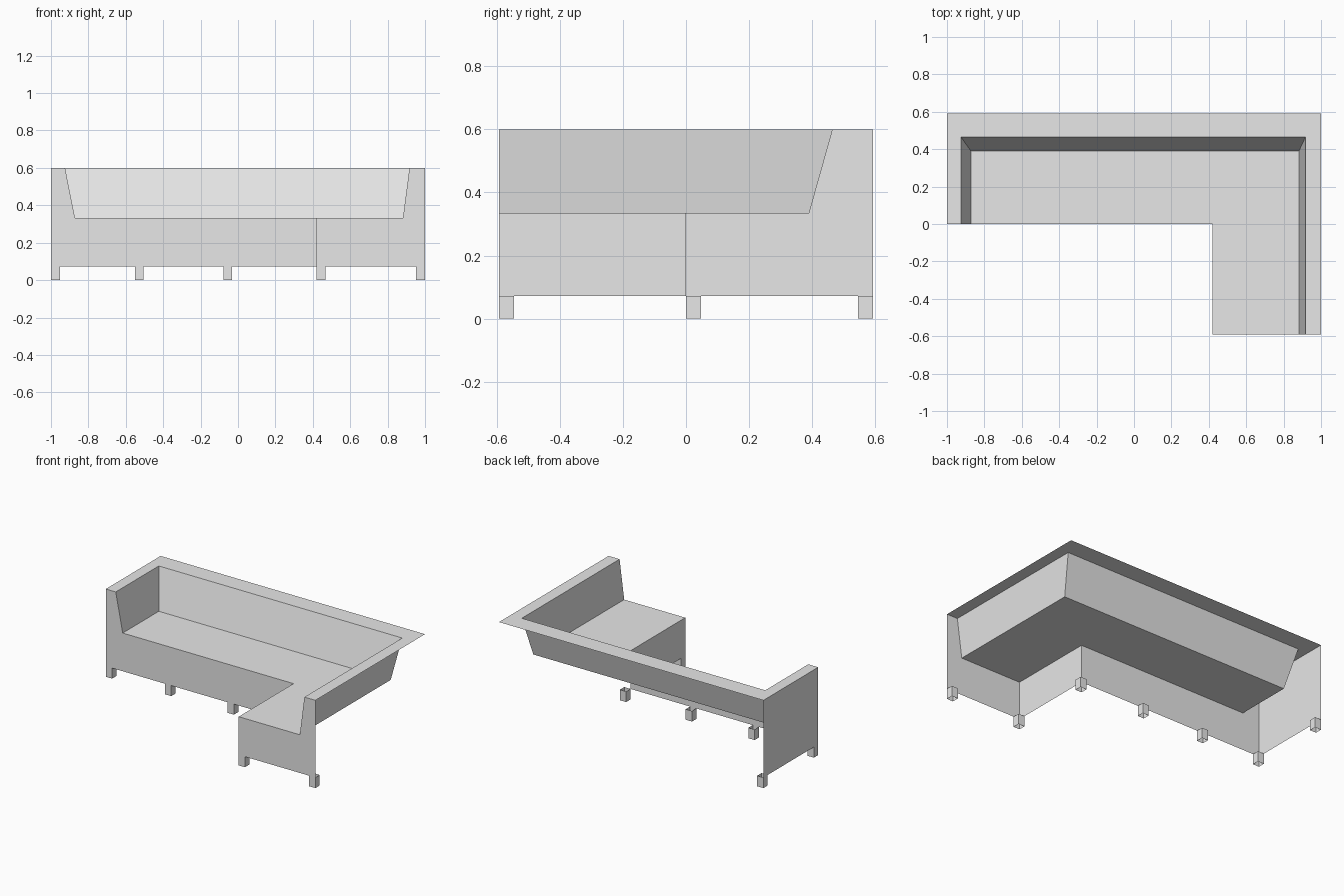
import bpy

if "Cube" in bpy.data.objects:
    bpy.data.objects.remove(bpy.data.objects["Cube"])

fabric = bpy.data.materials.new("light_grey")
fabric.diffuse_color = (0.8, 0.8, 0.8, 1)
fabric.use_nodes = True
fabric.node_tree.nodes["Principled BSDF"].inputs["Base Color"].default_value = fabric.diffuse_color

# Main levels and plan lines
TOP, SEAT, BASE = 0.6, 0.333, 0.072
FRONT, MID, BACK = -0.592, 0.0, 0.592
LEFT, INNER, RIGHT = -1.0, 0.42, 1.0
LT, LS = -0.925, -0.872      # left arm: inner line at rim, at seat
RT, RS = 0.917, 0.882        # right arm
BT, BS = 0.465, 0.39         # backrest


def sheet(name, faces):
    """Thin upholstery shell made of separate flat polygons."""
    verts, polys = [], []
    for face in faces:
        polys.append(range(len(verts), len(verts) + len(face)))
        verts += face
    mesh = bpy.data.meshes.new(name)
    mesh.from_pydata(verts, [], [list(p) for p in polys])
    mesh.materials.append(fabric)
    obj = bpy.data.objects.new(name, mesh)
    bpy.context.collection.objects.link(obj)
    return obj


def level(points, z):
    return [(x, y, z) for x, y in points]


# L-shaped seat
sheet("seat", [level([(LS, MID), (INNER, MID), (RS, MID), (RS, BS), (LS, BS)], SEAT),
               level([(INNER, FRONT), (RS, FRONT), (RS, MID), (INNER, MID)], SEAT)])

# Sloping inner faces
sheet("backrest", [[(LS, BS, SEAT), (RS, BS, SEAT), (RT, BT, TOP), (LT, BT, TOP)]])
sheet("left_arm_inside", [[(LS, MID, SEAT), (LS, BS, SEAT), (LT, BT, TOP), (LT, MID, TOP)]])
sheet("right_arm_inside", [[(RS, BS, SEAT), (RS, FRONT, SEAT), (RT, FRONT, TOP), (RT, BT, TOP)]])

# Flat rim around arms and back
sheet("top_rim", [level([(LEFT, MID), (LT, MID), (LT, BT), (LEFT, BACK)], TOP),
                  level([(LT, BT), (RT, BT), (RIGHT, BACK), (LEFT, BACK)], TOP),
                  level([(RT, FRONT), (RIGHT, FRONT), (RIGHT, BACK), (RT, BT)], TOP)])

# Upright outer panels
sheet("long_front_panel", [[(LEFT, MID, BASE), (INNER, MID, BASE), (INNER, MID, SEAT),
                            (LS, MID, SEAT), (LT, MID, TOP), (LEFT, MID, TOP)]])
sheet("chaise_front_panel", [[(INNER, FRONT, BASE), (RIGHT, FRONT, BASE), (RIGHT, FRONT, TOP),
                              (RT, FRONT, TOP), (RS, FRONT, SEAT), (INNER, FRONT, SEAT)]])
sheet("chaise_side_panel", [[(INNER, MID, BASE), (INNER, FRONT, BASE),
                             (INNER, FRONT, SEAT), (INNER, MID, SEAT)]])
sheet("left_side_panel", [[(LEFT, BACK, BASE), (LEFT, MID, BASE),
                           (LEFT, MID, TOP), (LEFT, BACK, TOP)]])

# Hollow square legs, open at both ends
W = 0.047
for i, (x, y) in enumerate([(RIGHT - W, FRONT), (INNER, FRONT), (INNER, MID), (-0.078, MID),
                            (-0.552, MID), (LEFT, MID), (LEFT, BACK - W)]):
    ring = [(x, y), (x + W, y), (x + W, y + W), (x, y + W)]
    walls = []
    for k in range(4):
        (ax, ay), (bx, by) = ring[k], ring[(k + 1) % 4]
        walls.append([(ax, ay, 0), (bx, by, 0), (bx, by, BASE), (ax, ay, BASE)])
    sheet(f"leg_{i + 1}", walls)
